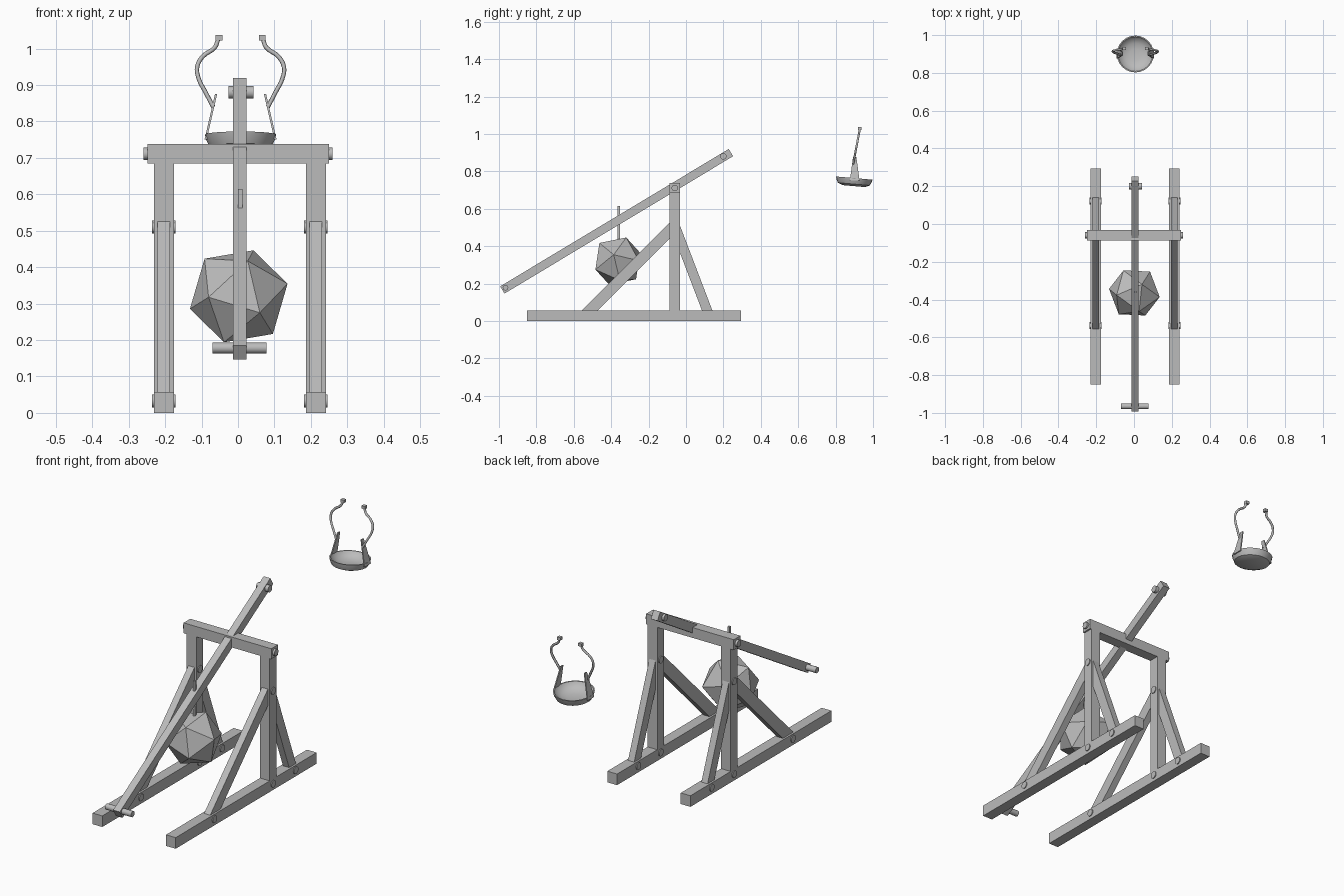
import bpy, bmesh, math
from mathutils import Matrix, Vector

if "Cube" in bpy.data.objects:
    bpy.data.objects.remove(bpy.data.objects["Cube"])

CX = 0.005      # centre line of frame and arm
PY = -0.06      # y of the posts and pivot

grey = bpy.data.materials.new("plain_grey")
grey.diffuse_color = (0.5, 0.5, 0.5, 1)
grey.use_nodes = True
grey.node_tree.nodes["Principled BSDF"].inputs["Base Color"].default_value = grey.diffuse_color


def finish(name, bm, smooth=False):
    bmesh.ops.recalc_face_normals(bm, faces=bm.faces)
    me = bpy.data.meshes.new(name)
    bm.to_mesh(me)
    bm.free()
    ob = bpy.data.objects.new(name, me)
    bpy.context.collection.objects.link(ob)
    me.materials.append(grey)
    if smooth:
        bpy.ops.object.select_all(action='DESELECT')
        ob.select_set(True)
        bpy.context.view_layer.objects.active = ob
        bpy.ops.object.shade_smooth_by_angle(angle=math.radians(40))
    return ob


def box(name, x, y, z):
    """Box from three (low, high) ranges."""
    bm = bmesh.new()
    size = [b - a for a, b in (x, y, z)]
    mid = [(a + b) / 2 for a, b in (x, y, z)]
    bmesh.ops.create_cube(bm, size=1, matrix=Matrix.Translation(mid) @ Matrix.Diagonal((*size, 1)))
    return finish(name, bm)


def beam(name, x, a, b, wide, thick, extra=0):
    """Beam lying in a y-z plane at x, from a to b."""
    a, b = Vector((x, *a)), Vector((x, *b))
    d = b - a
    bm = bmesh.new()
    m = (Matrix.Translation((a + b) / 2)
         @ Matrix.Rotation(math.atan2(d.z, d.y), 4, 'X')
         @ Matrix.Diagonal((wide, d.length + 2 * extra, thick, 1)))
    bmesh.ops.create_cube(bm, size=1, matrix=m)
    return finish(name, bm)


def peg(name, x0, x1, y, z, r):
    """Round peg along x."""
    bm = bmesh.new()
    m = Matrix.Translation(((x0 + x1) / 2, y, z)) @ Matrix.Rotation(math.pi / 2, 4, 'Y')
    bmesh.ops.create_cone(bm, cap_ends=True, segments=20, radius1=r, radius2=r,
                          depth=x1 - x0, matrix=m)
    return finish(name, bm, True)


# Two side frames: rail, post, braces and bolts
for side, s in (("left", -1), ("right", 1)):
    x = CX + s * 0.2085
    w = (x - 0.0275, x + 0.0275)
    box(side + "_rail", w, (-0.85, 0.294), (0, 0.057))
    box(side + "_post", w, (PY - 0.027, PY + 0.027), (0.05, 0.69))
    beam(side + "_front_brace", x, (-0.537, 0.033), (PY, 0.51), 0.035, 0.06, 0.01)
    beam(side + "_rear_brace", x, (0.122, 0.033), (PY, 0.51), 0.035, 0.052, 0.012)
    for label, y, z in (("front", -0.537, 0.033), ("post", PY, 0.033),
                        ("rear", 0.122, 0.033), ("upper", PY, 0.51)):
        peg(f"{side}_{label}_bolt", x - 0.032, x + 0.032, y, z, 0.018)

# Cross beam and axle
box("cross_beam", (-0.248, 0.25), (PY - 0.027, PY + 0.027), (0.685, 0.738))
peg("axle", -0.26, 0.26, PY, 0.711, 0.017)

# Throwing arm with its pegs
beam("throwing_arm", CX, (-0.982, 0.166), (0.24, 0.9), 0.038, 0.045)
peg("lower_arm_peg", -0.07, 0.078, -0.965, 0.178, 0.015)
peg("upper_arm_peg", -0.026, 0.042, 0.2, 0.88, 0.017)

# Twenty-sided counterweight, a three-fold axis facing forward
bm = bmesh.new()
R = 0.14
tilt = Matrix.Rotation(math.radians(-8.5), 3, 'X')
for k in range(3):
    for rad, depth, turn in ((0.607, 0.795, 193), (0.982, 0.188, 133)):
        a = math.radians(turn + 120 * k)
        p = tilt @ Vector((rad * math.cos(a), -depth, rad * math.sin(a))) * R
        for q in (p, -p):
            bm.verts.new(q + Vector((0.002, -0.365, 0.32)))
bmesh.ops.convex_hull(bm, input=bm.verts[:])
finish("counterweight", bm)
box("hanger_rod", (0, 0.012), (-0.366, -0.354), (0.4, 0.614))

# Sling bowl, turned from a profile and tilted a little
bm = bmesh.new()
N = 24
profile = [(0.06, -0.043), (0.086, -0.032), (0.094, -0.015), (0.098, 0),
           (0.092, 0), (0.084, -0.014), (0.06, -0.028), (0.03, -0.034)]
rings = [[bm.verts.new((r * math.cos(2 * math.pi * i / N), r * math.sin(2 * math.pi * i / N), z))
          for i in range(N)] for r, z in profile]
for lo, hi in zip(rings, rings[1:]):
    for i in range(N):
        j = (i + 1) % N
        bm.faces.new((lo[i], lo[j], hi[j], hi[i]))
bm.faces.new(rings[0])
bm.faces.new(rings[-1])
BX = 0.007
bm.transform(Matrix.Translation((BX, 0.9, 0.764)) @ Matrix.Rotation(math.radians(-5), 4, 'X'))
finish("sling_bowl", bm, True)

# Straps, ropes and rope ends on both sides of the bowl
rope_path = [(0.075, 0.84), (0.096, 0.88), (0.115, 0.918), (0.119, 0.95),
             (0.104, 0.978), (0.07, 1.004), (0.062, 1.025)]


def rope_y(z):
    return 0.893 + (z - 0.835) * 0.19


for side, s in (("left", -1), ("right", 1)):
    # tapered strap
    bm = bmesh.new()
    for px, y0, y1, z in ((0.096, 0.876, 0.928, 0.75), (0.067, 0.893, 0.911, 0.876)):
        for dx in (-0.003, 0.003):
            for y in (y0, y1):
                bm.verts.new((BX + s * (px + dx), y, z))
    bmesh.ops.convex_hull(bm, input=bm.verts[:])
    finish(side + "_strap", bm)

    # curved rope as a swept tube
    cu = bpy.data.curves.new(side + "_rope_path", 'CURVE')
    cu.dimensions = '3D'
    cu.bevel_depth = 0.006
    cu.bevel_resolution = 1
    cu.use_fill_caps = True
    cu.resolution_u = 4
    sp = cu.splines.new('BEZIER')
    sp.bezier_points.add(len(rope_path) - 1)
    for bp, (px, z) in zip(sp.bezier_points, rope_path):
        bp.co = (BX + s * px, rope_y(z), z)
        bp.handle_left_type = bp.handle_right_type = 'AUTO'
    ob = bpy.data.objects.new(side + "_rope", cu)
    bpy.context.collection.objects.link(ob)
    cu.materials.append(grey)

    # small end knot
    xs = sorted((BX + s * 0.05, BX + s * 0.069))
    box(side + "_rope_end", xs, (0.92, 0.938), (1.022, 1.037))
